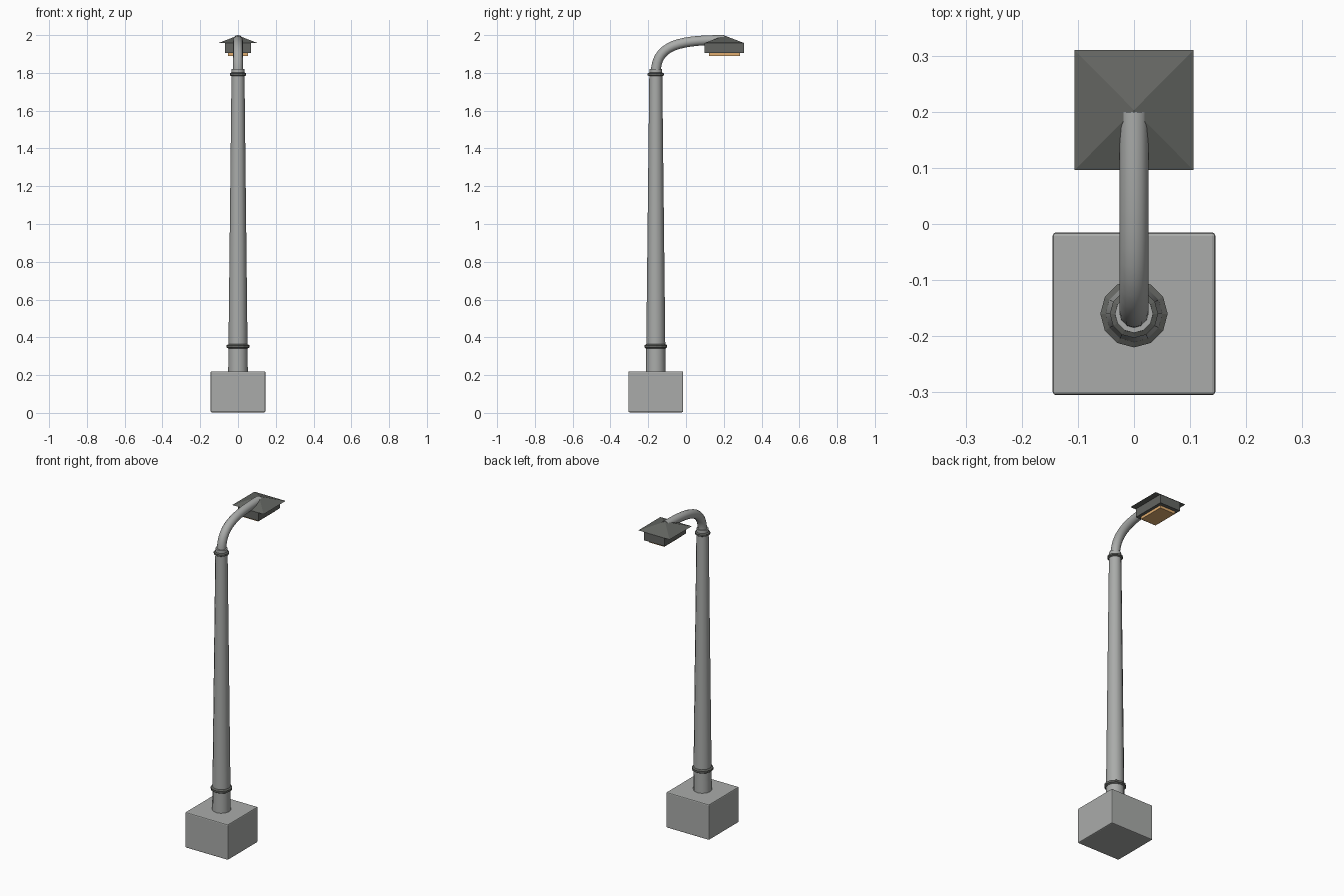
import bpy, bmesh, math
from mathutils import Vector

if "Cube" in bpy.data.objects:
    bpy.data.objects.remove(bpy.data.objects["Cube"])

PY = -0.16   # pole centre
LY = 0.203   # lamp centre


def material(name, rgb):
    m = bpy.data.materials.new(name)
    m.diffuse_color = (*rgb, 1)
    m.use_nodes = True
    m.node_tree.nodes["Principled BSDF"].inputs["Base Color"].default_value = m.diffuse_color
    return m


LIGHT = material("light grey metal", (0.40, 0.41, 0.40))
DARK = material("dark grey metal", (0.125, 0.13, 0.12))
LENS = material("amber lens", (0.75, 0.42, 0.16))


def finish(bm, name, mat, smooth=None):
    bmesh.ops.recalc_face_normals(bm, faces=bm.faces)
    me = bpy.data.meshes.new(name)
    bm.to_mesh(me)
    bm.free()
    me.materials.append(mat)
    ob = bpy.data.objects.new(name, me)
    bpy.context.collection.objects.link(ob)
    if smooth:
        bpy.ops.object.select_all(action='DESELECT')
        ob.select_set(True)
        bpy.context.view_layer.objects.active = ob
        bpy.ops.object.shade_smooth_by_angle(angle=math.radians(smooth))
    return ob


def skin(rings, name, mat, smooth=None):
    """Bridge a list of equal-length point rings and cap both ends."""
    bm = bmesh.new()
    vs = [[bm.verts.new(p) for p in r] for r in rings]
    n = len(vs[0])
    for a, b in zip(vs, vs[1:]):
        for i in range(n):
            j = (i + 1) % n
            bm.faces.new((a[i], a[j], b[j], b[i]))
    bm.faces.new(vs[0])
    bm.faces.new(vs[-1])
    return finish(bm, name, mat, smooth)


def turned(profile, name, mat, smooth=None, n=12):
    rings = [[(r * math.cos(math.tau * i / n), PY + r * math.sin(math.tau * i / n), z)
              for i in range(n)] for r, z in profile]
    return skin(rings, name, mat, smooth)


def box(name, mat, hx, hy, y, z0, z1, bevel=0):
    bm = bmesh.new()
    bmesh.ops.create_cube(bm, size=1)
    for v in bm.verts:
        v.co = (v.co.x * 2 * hx, y + v.co.y * 2 * hy, z0 + (v.co.z + 0.5) * (z1 - z0))
    if bevel:
        bmesh.ops.bevel(bm, geom=bm.edges[:], offset=bevel, segments=2,
                        profile=0.5, affect='EDGES')
    return finish(bm, name, mat)


# Concrete footing
box("footing", LIGHT, 0.145, 0.145, PY, 0.003, 0.22, 0.006)

# Tapered pole and its collars
turned([(0.052, 0.21), (0.034, 1.82)], "pole", LIGHT, 35)
turned([(0.05, 0.34), (0.06, 0.346), (0.06, 0.358), (0.05, 0.364)], "lower_collar", DARK)
turned([(0.034, 1.782), (0.043, 1.787), (0.043, 1.797), (0.034, 1.802)], "upper_collar", DARK)

# Curved arm: cubic curve swept with a round section
P = [Vector((0, PY, 1.80)), Vector((0, PY, 1.95)), Vector((0, -0.03, 1.974)), Vector((0, 0.2, 1.974))]
rings, N, R = [], 12, 0.026
for k in range(15):
    t = k / 14
    u = 1 - t
    c = P[0] * u**3 + P[1] * 3 * u * u * t + P[2] * 3 * u * t * t + P[3] * t**3
    d = ((P[1] - P[0]) * u * u + (P[2] - P[1]) * 2 * u * t + (P[3] - P[2]) * t * t).normalized()
    nrm = Vector((0, -d.z, d.y))
    rings.append([c + Vector((1, 0, 0)) * R * math.cos(math.tau * i / N)
                  + nrm * R * math.sin(math.tau * i / N) for i in range(N)])
skin(rings, "arm", LIGHT, 35)

# Lamp head: pyramid roof, housing and lens
bm = bmesh.new()
eave = [bm.verts.new((x * 0.106, LY + y * 0.107, 1.957)) for x, y in ((-1, -1), (1, -1), (1, 1), (-1, 1))]
apex = bm.verts.new((0, LY, 1.998))
bm.faces.new(eave)
for i in range(4):
    bm.faces.new((eave[i], eave[(i + 1) % 4], apex))
finish(bm, "lamp_roof", DARK)
box("lamp_housing", DARK, 0.07, 0.104, LY, 1.905, 1.958)
box("lamp_lens", LENS, 0.052, 0.082, LY, 1.889, 1.906)
